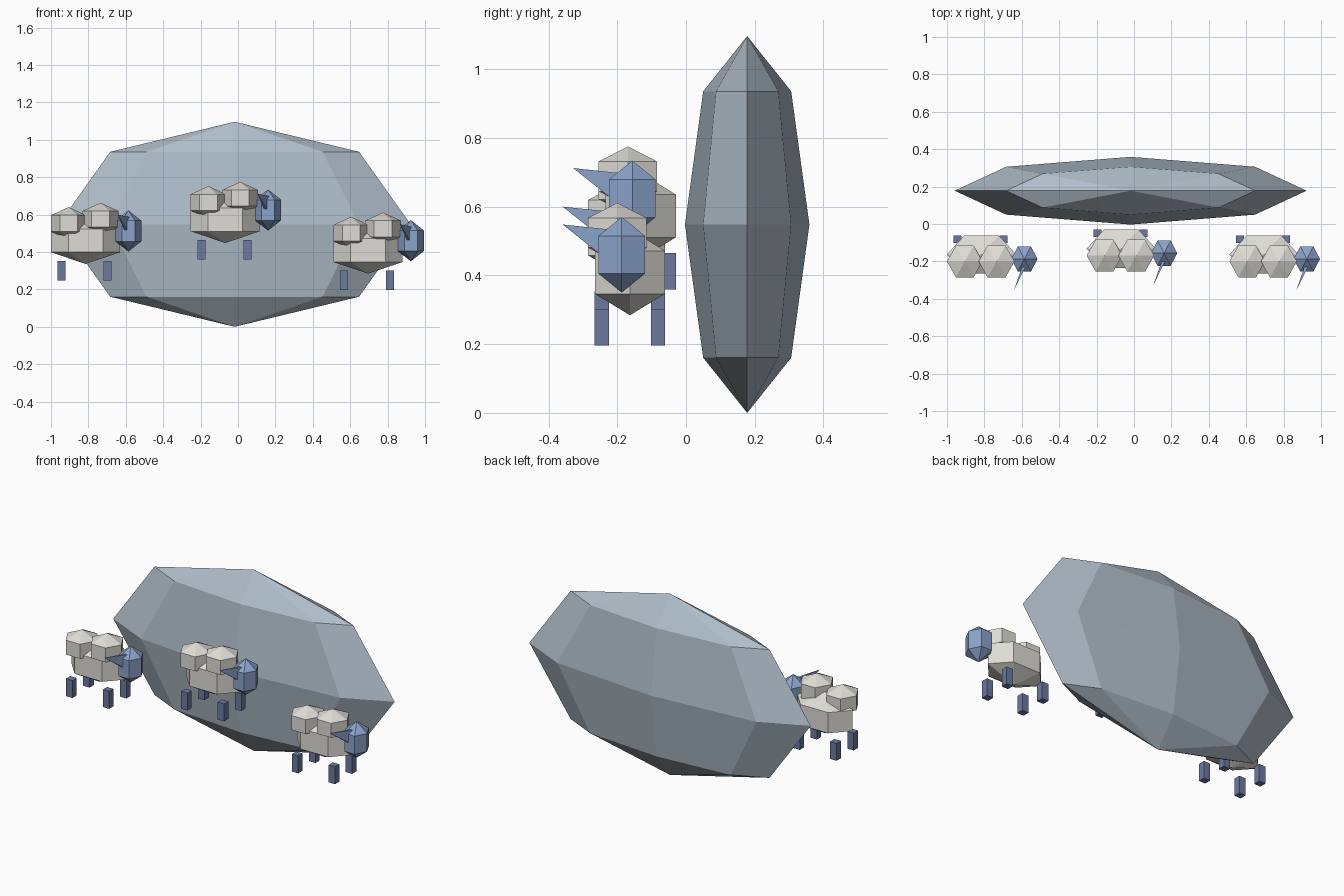
import bpy, bmesh, math
from mathutils import Vector

if "Cube" in bpy.data.objects:
    bpy.data.objects.remove(bpy.data.objects["Cube"])


def material(name, color):
    m = bpy.data.materials.new(name)
    m.diffuse_color = (*color, 1)
    m.use_nodes = True
    m.node_tree.nodes["Principled BSDF"].inputs["Base Color"].default_value = m.diffuse_color
    return m


STONE = material("pale_slate", (0.43, 0.51, 0.585))
WOOL = material("warm_white", (0.74, 0.72, 0.67))
FACE = material("soft_blue", (0.26, 0.37, 0.60))
LEG = material("dusk_blue", (0.15, 0.195, 0.35))


def finish(name, bm, mat):
    bmesh.ops.recalc_face_normals(bm, faces=bm.faces)
    mesh = bpy.data.meshes.new(name)
    bm.to_mesh(mesh)
    bm.free()
    mesh.materials.append(mat)
    obj = bpy.data.objects.new(name, mesh)
    bpy.context.collection.objects.link(obj)
    return obj


def faceted_ball(name, center, radii, sides, rings, mat):
    """Low-poly ball with a corner on the x axis and poles on z."""
    bm = bmesh.new()
    c, r = Vector(center), Vector(radii)

    def point(lat, lon):
        d = Vector((math.sin(lat) * math.cos(lon),
                    math.sin(lat) * math.sin(lon), math.cos(lat)))
        return bm.verts.new(c + d * r)

    top, bottom = point(0, 0), point(math.pi, 0)
    rows = [[point(math.pi * i / rings, math.tau * j / sides) for j in range(sides)]
            for i in range(1, rings)]
    for j in range(sides):
        k = (j + 1) % sides
        bm.faces.new((top, rows[0][j], rows[0][k]))
        bm.faces.new((bottom, rows[-1][k], rows[-1][j]))
        for a, b in zip(rows, rows[1:]):
            bm.faces.new((a[j], b[j], b[k], a[k]))
    return finish(name, bm, mat)


def box(name, center, size, mat):
    bm = bmesh.new()
    bmesh.ops.create_cube(bm, size=1)
    for v in bm.verts:
        v.co = v.co * Vector(size) + Vector(center)
    return finish(name, bm, mat)


def ear_fin(name, center, mat):
    """Thin pointed fin whose root is buried in the head."""
    bm = bmesh.new()
    c = Vector(center)
    tip = bm.verts.new(c + Vector((-0.058, -0.172, 0.088)))
    base = [bm.verts.new(c + Vector(p)) for p in
            ((-0.008, -0.03, 0.073), (0.012, -0.03, 0.073),
             (0.012, -0.03, -0.025), (-0.008, -0.03, -0.025))]
    bm.faces.new(base)
    for i in range(4):
        bm.faces.new((tip, base[i], base[(i + 1) % 4]))
    return finish(name, bm, mat)


def sheep(tag, center):
    c = Vector(center)
    s = 1 / math.sin(math.pi / 3)  # widens the ball so its ring has the given radius

    def ball(part, offset, rx, ry, rz, mat):
        faceted_ball(f"{tag}_{part}", c + Vector(offset), (rx * s, ry * s, rz), 6, 3, mat)

    # Woolly body and back puffs
    ball("body", (0, 0, 0), 0.185, 0.118, 0.125, WOOL)
    ball("rear_puff", (-0.09, -0.037, 0.092), 0.095, 0.098, 0.087, WOOL)
    ball("front_puff", (0.08, -0.037, 0.115), 0.096, 0.098, 0.087, WOOL)
    # Head and ear
    head = (0.229, -0.024, 0.051)
    ball("head", head, 0.07, 0.078, 0.11, FACE)
    ear_fin(f"{tag}_ear", c + Vector(head), FACE)
    # Legs
    for x, xn in ((-0.128, "rear"), (0.118, "front")):
        for y, yn in ((-0.082, "near"), (0.082, "far")):
            box(f"{tag}_{xn}_{yn}_leg", c + Vector((x, y, -0.161)),
                (0.043, 0.041, 0.105), LEG)


# Large faceted boulder behind the flock
faceted_ball("boulder", (-0.018, 0.178, 0.552), (0.941, 0.181, 0.548), 8, 4, STONE)

# Flock of three
sheep("left_sheep", (-0.815, -0.163, 0.465))
sheep("middle_sheep", (-0.068, -0.132, 0.577))
sheep("right_sheep", (0.695, -0.163, 0.413))

# Rest the lowest point on the ground
low = min(v.co.z for o in bpy.data.objects for v in o.data.vertices)
for o in bpy.data.objects:
    o.location.z -= low
